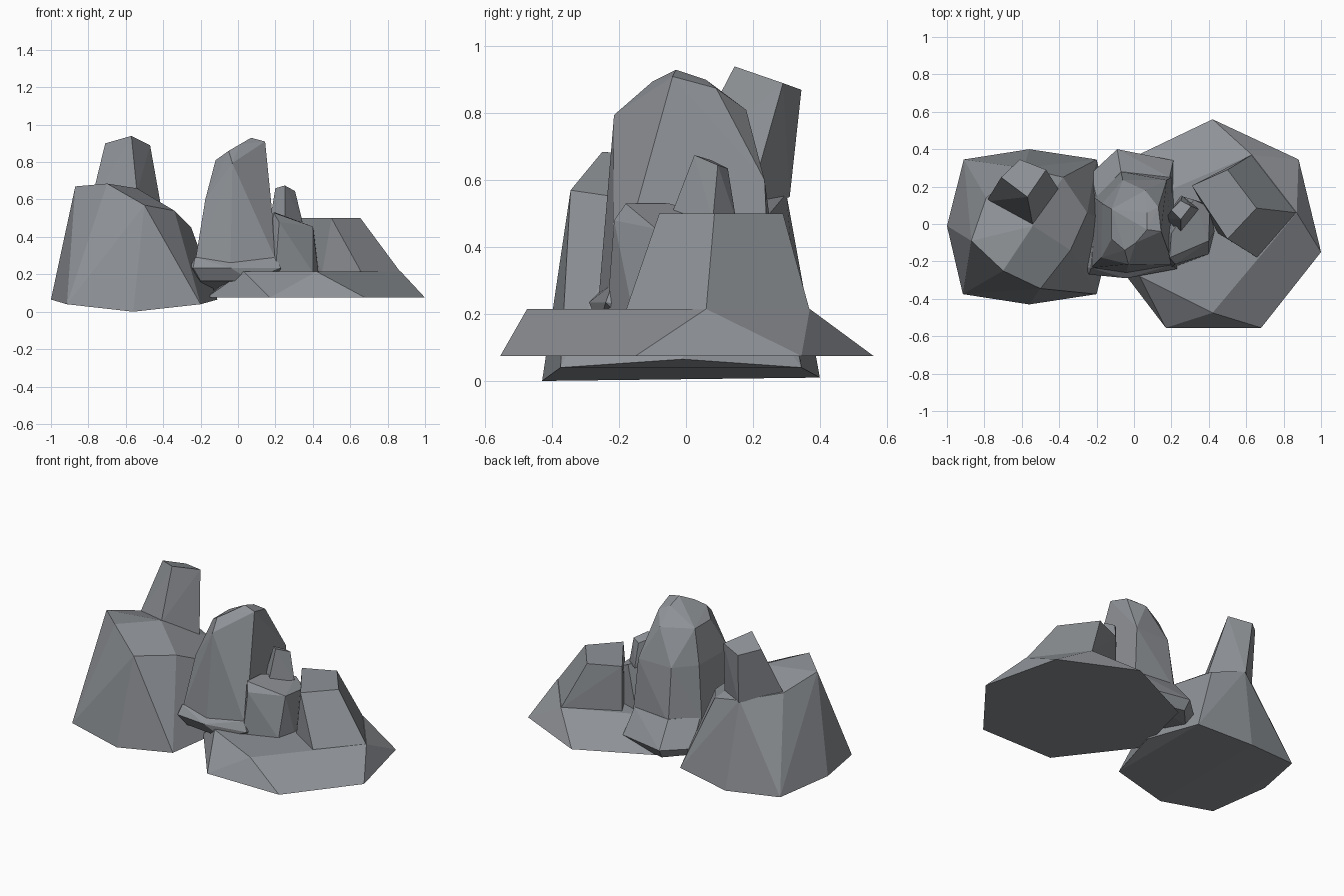
import bpy
import bmesh
import math

default_cube = bpy.data.objects.get("Cube")
if default_cube:
    bpy.data.objects.remove(default_cube, do_unlink=True)

# Single stone colour
stone = bpy.data.materials.new("grey_stone")
stone.use_nodes = True
stone_colour = (0.27, 0.285, 0.305, 1)
stone.diffuse_color = stone_colour
shader = next(n for n in stone.node_tree.nodes if n.type == 'BSDF_PRINCIPLED')
shader.inputs["Base Color"].default_value = stone_colour
shader.inputs["Roughness"].default_value = 0.9


def ring(height, *corners):
    """Level outline: each corner is (x, y) or (x, y, its own height)."""
    return [(c[0], c[1], c[2] if len(c) > 2 else height) for c in corners]


def boulder(name, *rings):
    """Faceted stone wrapped tightly around its stacked outlines."""
    bm = bmesh.new()
    for outline in rings:
        for corner in outline:
            bm.verts.new(corner)
    hull = bmesh.ops.convex_hull(bm, input=bm.verts[:])
    loose = [g for g in hull["geom_interior"] if isinstance(g, bmesh.types.BMVert)]
    bmesh.ops.delete(bm, geom=list(set(loose)), context='VERTS')
    # Merge nearly coplanar triangles into broad chiselled facets
    bmesh.ops.dissolve_limit(bm, angle_limit=math.radians(3),
                             verts=bm.verts[:], edges=bm.edges[:])
    bmesh.ops.recalc_face_normals(bm, faces=bm.faces[:])
    mesh = bpy.data.meshes.new(name)
    bm.to_mesh(mesh)
    bm.free()
    mesh.materials.append(stone)
    rock = bpy.data.objects.new(name, mesh)
    bpy.context.collection.objects.link(rock)
    return rock


# Large boulder on the right side and the spire standing on it
boulder("large_boulder",
        ring(.04, (-1, -.01, .065), (-.91, .345), (-.56, .4, .01), (-.2, .345),
             (-.11, -.01, .065), (-.2, -.375), (-.56, -.43, 0), (-.915, -.375)),
        ring(.57, (-.87, -.09, .67), (-.7, -.25, .685), (-.5, -.345),
             (-.34, -.14, .54), (-.25, .06, .45), (-.38, .25, .5),
             (-.59, .3, .56), (-.79, .14, .6), (-.54, -.01, .66)))
boulder("large_boulder_spire",
        ring(.55, (-.79, .12, .57), (-.54, -.01, .64), (-.4, .18, .5), (-.59, .31)),
        ring(.9, (-.71, .25), (-.57, .145, .94), (-.47, .29, .89), (-.61, .345, .87)))

# Broad slab with a block rising from its back half
boulder("flat_slab",
        ring(.075, (.17, -.555), (.68, -.555), (1, -.15), (.88, .345),
             (.42, .56), (-.06, .33), (-.17, -.11)),
        ring(.215, (.42, -.475), (.66, -.18), (.87, .06), (.63, .37),
             (.31, .205), (0, .1), (.03, -.28)))
boulder("slab_block",
        ring(.21, (.66, -.18), (.87, .06), (.63, .37), (.31, .205), (.45, -.05)),
        ring(.5, (.5, -.08), (.655, .085), (.5, .29), (.31, .205)))

# Central peak: a flared foot, lower at the back, under a tall upper body
boulder("central_peak_foot",
        ring(.08, (-.2, -.23, .165), (.07, -.26, .165), (.2, -.17, .16),
             (.18, .3), (-.08, .36), (-.19, .24)),
        ring(.14, (-.26, -.23, .235), (-.24, -.27, .235), (-.04, -.29, .235),
             (.23, -.24, .235), (.21, .34), (-.09, .4), (-.23, .27)),
        ring(.29, (-.23, -.235), (.2, -.22), (.19, .25), (-.07, .28), (-.2, .14)))
boulder("central_peak",
        ring(.26, (-.23, -.235), (-.04, -.26), (.21, -.22), (.2, .25),
             (-.07, .28), (-.21, .14)),
        ring(.6, (-.175, -.18), (.18, -.12), (.175, .235), (-.06, .235), (-.17, .11)),
        ring(.81, (-.12, .08), (-.12, -.08), (-.05, -.14, .86), (-.03, -.215, .795),
             (.01, -.1, .895), (.07, -.03, .93), (.145, -.04, .91),
             (.07, .06, .9), (.13, .09, .875), (.06, .18)))

# Small outcrop beside the peak and its stubby spire
boulder("small_outcrop",
        ring(.21, (.2, -.235), (.3, -.2), (.4, -.16), (.43, -.04), (.41, .1),
             (.25, .15), (.14, 0)),
        ring(.48, (.2, -.05, .53), (.19, -.18, .53), (.22, -.215), (.33, -.05),
             (.4, -.09, .455), (.405, .09, .44), (.32, .13)))
boulder("small_outcrop_spire",
        ring(.48, (.17, .03), (.25, -.05), (.345, .08), (.26, .15)),
        ring(.66, (.2, .075), (.25, .025, .675), (.305, .095, .645), (.25, .125, .635)))
